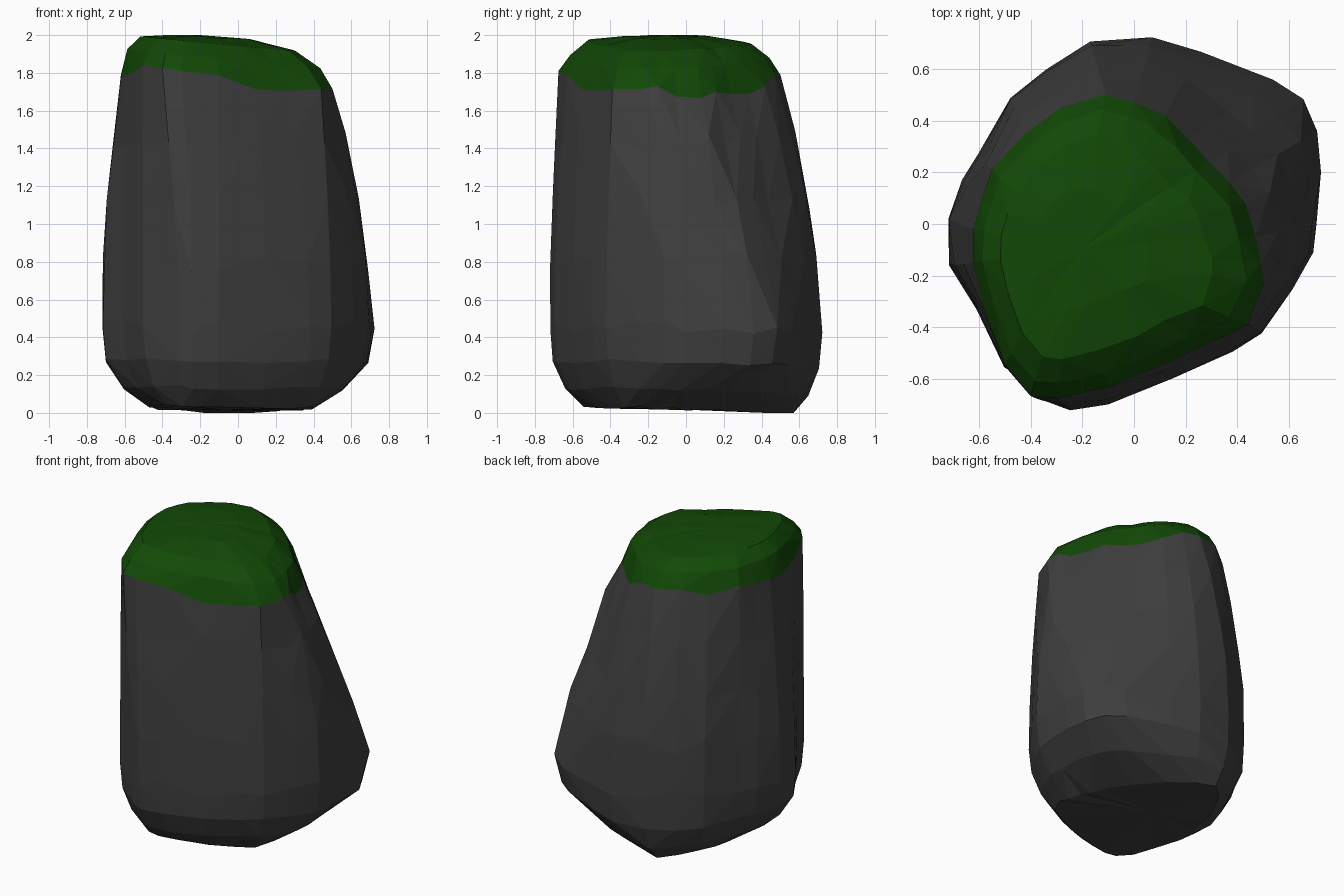
import bpy, bmesh, random
from mathutils import Vector

if "Cube" in bpy.data.objects:
    bpy.data.objects.remove(bpy.data.objects["Cube"])

random.seed(4)

# Plan outlines, matched point for point: foot, widest part and moss line
FOOT = [(.36, -.08), (.34, 0), (.3, .08), (.26, .16), (.2, .26), (.08, .42), (-.05, .52), (-.18, .57),
        (-.28, .48), (-.34, .38), (-.4, .25), (-.42, .15), (-.46, .02), (-.47, -.12), (-.43, -.3), (-.38, -.46),
        (-.3, -.53), (-.22, -.54), (-.1, -.52), (.1, -.46), (.26, -.38), (.36, -.33), (.4, -.24), (.39, -.16)]
WIDE = [(.71, 0), (.72, .2), (.71, .36), (.65, .48), (.54, .56), (.26, .67), (.07, .72), (-.17, .71),
        (-.34, .60), (-.48, .49), (-.6, .27), (-.66, .17), (-.72, .02), (-.72, -.16), (-.61, -.33), (-.5, -.55),
        (-.31, -.69), (-.24, -.72), (-.1, -.70), (.15, -.6), (.38, -.49), (.49, -.42), (.61, -.25), (.69, -.11)]
HIGH = [(.47, -.05), (.43, .08), (.37, .16), (.29, .24), (.21, .33), (.12, .42), (0, .47), (-.11, .5),
        (-.28, .45), (-.42, .35), (-.55, .21), (-.59, .09), (-.62, -.02), (-.62, -.15), (-.58, -.33), (-.5, -.54),
        (-.40, -.665), (-.3, -.675), (-.1, -.63), (.1, -.55), (.25, -.48), (.44, -.39), (.5, -.23), (.49, -.15)]
N = len(WIDE)
CENTRE = Vector((-.23, -.1))
# How far each point of the back right corner follows a straight slope
CORNER = {1: .3, 2: .7, 3: 1, 4: 1, 5: .6, 6: .2}


def rough(amount):
    return random.uniform(-amount, amount)


def foot_ring(t, z):
    # Undercut foot, blended from the foot outline to the widest outline
    pts = []
    for a, b in zip(FOOT, WIDE):
        q = Vector(a).lerp(Vector(b), t)
        pts.append(Vector((q.x, q.y, max(0, z + .03 * abs(q.x) - .03 * q.y + rough(.01)))))
    return pts


def side_ring(curved, straight, z):
    # Tapered side; the back right corner slopes in a straight line
    pts = []
    for i, (a, b) in enumerate(zip(WIDE, HIGH)):
        t = curved + (straight - curved) * CORNER.get(i, 0)
        q = Vector(a).lerp(Vector(b), t) * (1 + rough(.007))
        pts.append(Vector((q.x, q.y, z + rough(.05))))
    return pts


def cap_ring(scale, z, tilt):
    # Rounded top, highest on the left
    pts = []
    for b in HIGH:
        q = CENTRE + (Vector(b) - CENTRE) * (scale + rough(.012))
        pts.append(Vector((q.x, q.y, min(2, z - tilt * (q.x + .2) + rough(.004)))))
    return pts


def loft(name, rings, colour, bottom=None, top=None):
    bm = bmesh.new()
    rows = [[bm.verts.new(p) for p in r] for r in rings]
    for lo, hi in zip(rows, rows[1:]):
        for i in range(N):
            a, b, c, d = lo[i], lo[(i + 1) % N], hi[(i + 1) % N], hi[i]
            # Choose the diagonal that bulges outwards along the quad normal
            normal = (c.co - a.co).cross(d.co - b.co)
            if (a.co + c.co - b.co - d.co).dot(normal) > 0:
                tris = ((a, b, c), (a, c, d))
            else:
                tris = ((a, b, d), (b, c, d))
            for tri in tris:
                bm.faces.new(tri)
    # Close the end with a fan, wound to match the sides
    if bottom:
        v = bm.verts.new(bottom)
        for i in range(N):
            bm.faces.new((rows[0][(i + 1) % N], rows[0][i], v))
    if top:
        v = bm.verts.new(top)
        for i in range(N):
            bm.faces.new((rows[-1][i], rows[-1][(i + 1) % N], v))
    mesh = bpy.data.meshes.new(name)
    bm.to_mesh(mesh)
    bm.free()
    ob = bpy.data.objects.new(name, mesh)
    bpy.context.collection.objects.link(ob)
    mat = bpy.data.materials.new(name)
    mat.diffuse_color = (*colour, 1)
    mat.use_nodes = True
    mat.node_tree.nodes["Principled BSDF"].inputs["Base Color"].default_value = mat.diffuse_color
    mesh.materials.append(mat)


# Ragged moss line shared by both parts
moss_line = [Vector((x, y, 1.75 - .11 * x + rough(.045))) for x, y in HIGH]

# Stone body
loft("stone",
     [foot_ring(0, .01), foot_ring(.55, .11), foot_ring(.92, .25),
      side_ring(0, 0, .46), side_ring(.09, .25, .8), side_ring(.29, .53, 1.13),
      side_ring(.62, .8, 1.45), moss_line],
     (.05, .05, .05), bottom=(-.08, .05, .015))

# Moss cap
loft("moss_cap",
     [moss_line, cap_ring(.9, 1.885, .1), cap_ring(.73, 1.962, .09), cap_ring(.4, 1.99, .05)],
     (.006, .066, .002), top=(-.2, -.1, 2.0))
